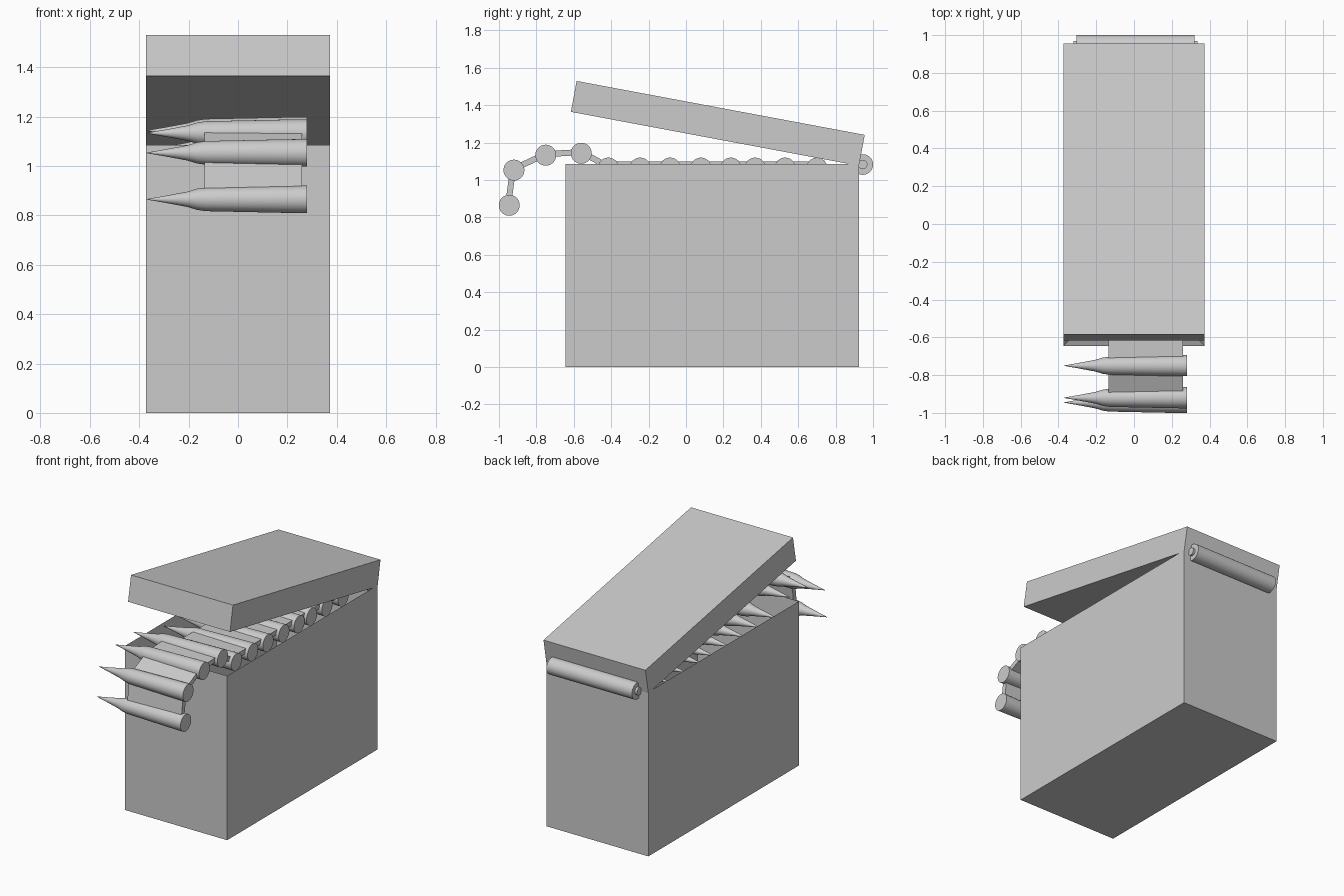
import bpy, bmesh, math
from mathutils import Vector, Matrix

if "Cube" in bpy.data.objects:
    bpy.data.objects.remove(bpy.data.objects["Cube"])


def make_object(name, bm, smooth=False):
    bmesh.ops.recalc_face_normals(bm, faces=bm.faces)
    mesh = bpy.data.meshes.new(name)
    bm.to_mesh(mesh)
    bm.free()
    ob = bpy.data.objects.new(name, mesh)
    bpy.context.collection.objects.link(ob)
    if smooth:
        bpy.context.view_layer.objects.active = ob
        ob.select_set(True)
        bpy.ops.object.shade_smooth_by_angle(angle=math.radians(35))
        ob.select_set(False)
    return ob


def box(name, size, centre, angle=0.0):
    bm = bmesh.new()
    m = (Matrix.Translation(centre) @ Matrix.Rotation(angle, 4, 'X')
         @ Matrix.Diagonal((*size, 1)))
    bmesh.ops.create_cube(bm, size=1, matrix=m)
    return make_object(name, bm)


def lathe_x(name, profile, y, z, sides=32):
    """Revolve (x, radius) points around an axis parallel to x."""
    bm = bmesh.new()
    rings = []
    for x, r in profile:
        rings.append([bm.verts.new((x, y + r * math.cos(a), z + r * math.sin(a)))
                      for a in (2 * math.pi * i / sides for i in range(sides))])
    for a, b in zip(rings, rings[1:]):
        for i in range(sides):
            j = (i + 1) % sides
            bm.faces.new((a[i], a[j], b[j], b[i]))
    bm.faces.new(rings[0])
    bm.faces.new(rings[-1])
    return make_object(name, bm, smooth=True)


# Open-topped can: inset the top face, then push it down
bm = bmesh.new()
bmesh.ops.create_cube(bm, size=1, matrix=Matrix.Translation((0, 0.14, 0.5425))
                      @ Matrix.Diagonal((0.745, 1.57, 1.085, 1)))
bm.normal_update()
top = max(bm.faces, key=lambda f: f.calc_center_median().z)
bmesh.ops.inset_region(bm, faces=[top], thickness=0.045)
bmesh.ops.translate(bm, verts=top.verts, vec=(0, 0, -1.04))
make_object("can_body", bm)

# Half-open lid
box("lid", (0.745, 1.567, 0.168), (0, 0.17, 1.303), -math.radians(10.6))

# Hinge barrel and pin
lathe_x("hinge_barrel", [(-0.305, 0.055), (0.32, 0.055)], 0.945, 1.083)
lathe_x("hinge_pin", [(-0.32, 0.025), (0.335, 0.025)], 0.945, 1.083)

# Belt of cartridges: hanging over the front, then along the can
path = [(-0.945, 0.865), (-0.92, 1.053), (-0.75, 1.133), (-0.56, 1.143)]
path += [(y, 1.064) for y in (-0.415, -0.245, -0.085, 0.08, 0.24, 0.37, 0.53, 0.70)]
cartridge = [(0.28, 0.056), (0.20, 0.055), (-0.13, 0.048), (-0.165, 0.043),
             (-0.205, 0.031), (-0.29, 0.015), (-0.37, 0.001)]
for i, (y, z) in enumerate(path):
    lathe_x(f"cartridge_{i + 1}", cartridge, y, z)

# Flat links between neighbouring cartridges
for i, (a, b) in enumerate(zip(path, path[1:])):
    a, b = Vector(a), Vector(b)
    d = b - a
    lift = 0.006 if i < 4 else 0.02
    mid = (a + b) / 2 + Vector((-d.y, d.x)).normalized() * lift
    box(f"belt_link_{i + 1}", (0.395, d.length, 0.032),
        (0.0625, mid.x, mid.y), math.atan2(d.y, d.x))
